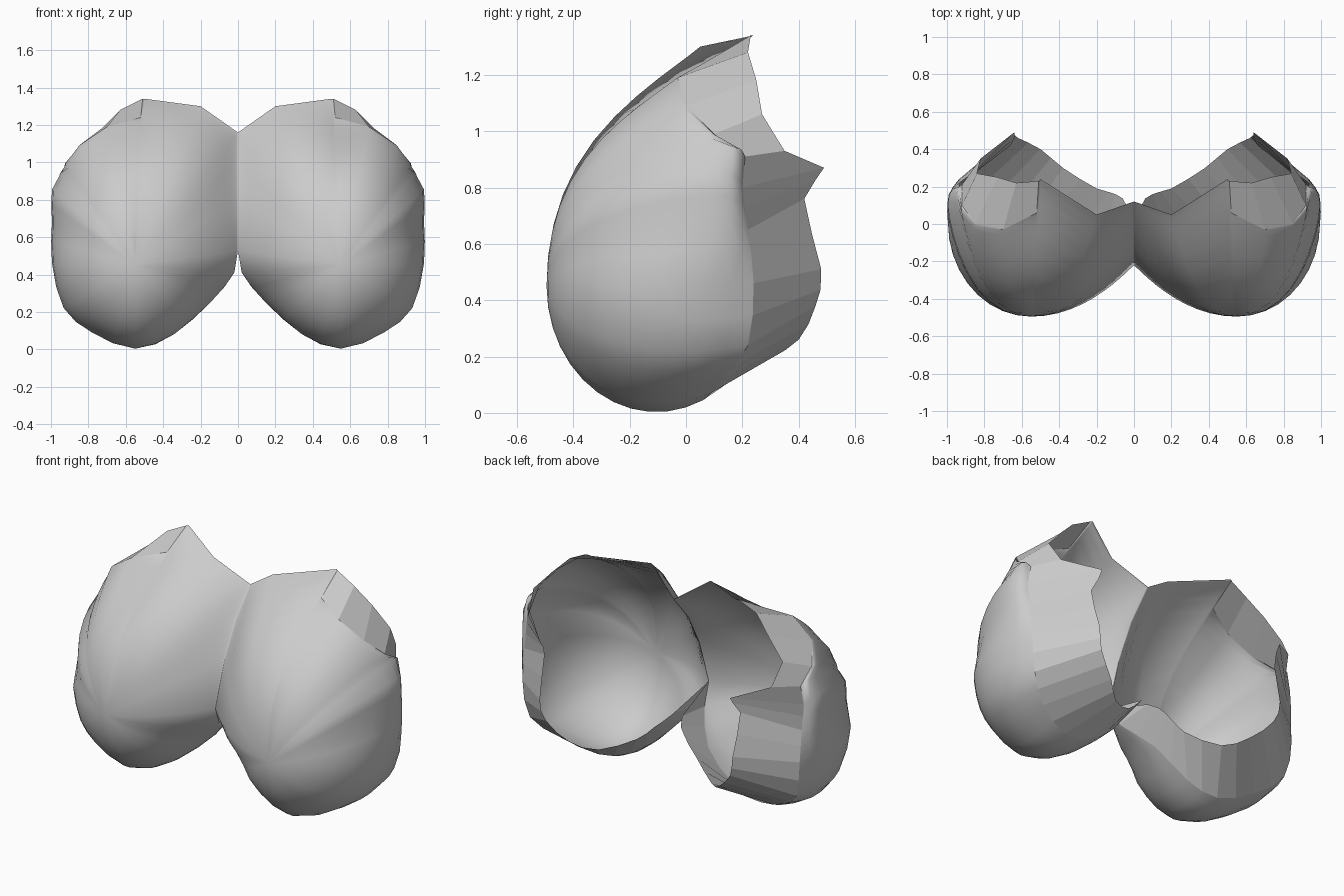
import bpy, bmesh, math
from mathutils import Vector

if "Cube" in bpy.data.objects:
    bpy.data.objects.remove(bpy.data.objects["Cube"])

grey = bpy.data.materials.new("plain_grey")
grey.diffuse_color = (0.6, 0.6, 0.6, 1)
grey.use_nodes = True
grey.node_tree.nodes["Principled BSDF"].inputs["Base Color"].default_value = grey.diffuse_color

# One half of the shell: dome edge xyz, rim xyz (if there is a border),
# sweep angle from the front pole
COLS = [
    (0, .12, 1.16, 90),
    (.20, .05, 1.30, 90),
    (.50, .24, 1.34, 90),
    (.52, .06, 1.24, .51, .23, 1.34, 90),
    (.70, -.03, 1.19, .63, .22, 1.28, 90),
    (.85, 0, 1.09, .73, .25, 1.18, 92),
    (.92, .10, .99, .84, .27, 1.06, 98),
    (.92, .21, .91, .82, .35, .93, 112),
    (.935, .20, .80, .64, .49, .87, 120),
    (.935, .22, .65, .66, .42, .76, 120),
    (.935, .24, .46, .65, .48, .51, 120),
    (.90, .22, .24, .62, .46, .38, 114),
    (.76, .13, .12, .50, .40, .26, 114),
    (.55, .06, .045, .38, .30, .21, 115),
    (.35, .04, .095, .20, .19, .28, 106),
    (.15, 0, .25, .10, .16, .37, 95),
    (.02, -.15, .41, .03, .08, .44, 90),
    (0, -.22, .53, 90),
    (0, -.13, .80, 90),
    (0, -.02, 1.00, 90),
]
COLS = [c if len(c) == 7 else c[:3] + c for c in COLS]
POLE = Vector((.55, -.495, .45))
RINGS = 12


def refine(cols, first, last):
    """Insert smoothly interpolated columns along the rounded part."""
    out = []
    for i, b in enumerate(cols):
        out.append(b)
        if first <= i <= last:
            a, c, d = cols[i - 1], cols[i + 1], cols[i + 2]
            out.append(tuple((9 * (q + r) - p - s) / 16
                             for p, q, r, s in zip(a, b, c, d)))
    return out


def dome_point(col, k):
    """Point k of RINGS on the curve from the front pole to the dome edge."""
    d = Vector(col[:3]) - POLE
    top = math.radians(col[6])
    t = top * k / RINGS
    s = math.sin(t) / math.sin(top)
    size = math.hypot(d.x, d.z)
    up, inward = d.z / size, max(0, -d.x / size) ** 2
    inward *= min(1, max(0, 1 + 1.5 * up))
    # sloping shelf towards the shoulder, soft valley at the middle
    power = 1 + max(0, up) * (.2 + .8 * s * s) + .9 * inward
    r = max(0, (math.cos(t) - math.cos(top)) / (1 - math.cos(top)))
    return POLE + Vector((d.x * s, d.y * (1 - r ** power), d.z * s))


def loft(name, rings, pole=None, smooth=False):
    """Skin closed rings of points, mirror them and assign the colour."""
    bm = bmesh.new()
    rows = [[bm.verts.new(p) for p in ring] for ring in rings]
    n = len(rows[0])
    for a, b in zip(rows, rows[1:]):
        for i in range(n):
            j = (i + 1) % n
            bm.faces.new((a[i], a[j], b[j], b[i]))
    if pole:
        tip = bm.verts.new(pole)
        for i in range(n):
            bm.faces.new((tip, rows[0][(i + 1) % n], rows[0][i]))
    bmesh.ops.remove_doubles(bm, verts=bm.verts, dist=.0005)
    loose = [v for v in bm.verts if not v.link_faces]
    bmesh.ops.delete(bm, geom=loose, context='VERTS')
    for f in bm.faces:
        f.smooth = smooth
    me = bpy.data.meshes.new(name)
    bm.to_mesh(me)
    bm.free()
    me.materials.append(grey)
    ob = bpy.data.objects.new(name, me)
    bpy.context.collection.objects.link(ob)
    mod = ob.modifiers.new("mirror", 'MIRROR')
    mod.use_clip = True
    mod.merge_threshold = .002
    return ob


cols = refine(COLS, 8, 15)
# Smooth rounded front
loft("front_shell", [[dome_point(c, k) for c in cols] for k in range(1, RINGS + 1)],
     POLE, True)
# Faceted border folding in towards the open back
loft("back_border", [[Vector(c[:3]) for c in cols], [Vector(c[3:6]) for c in cols]])
